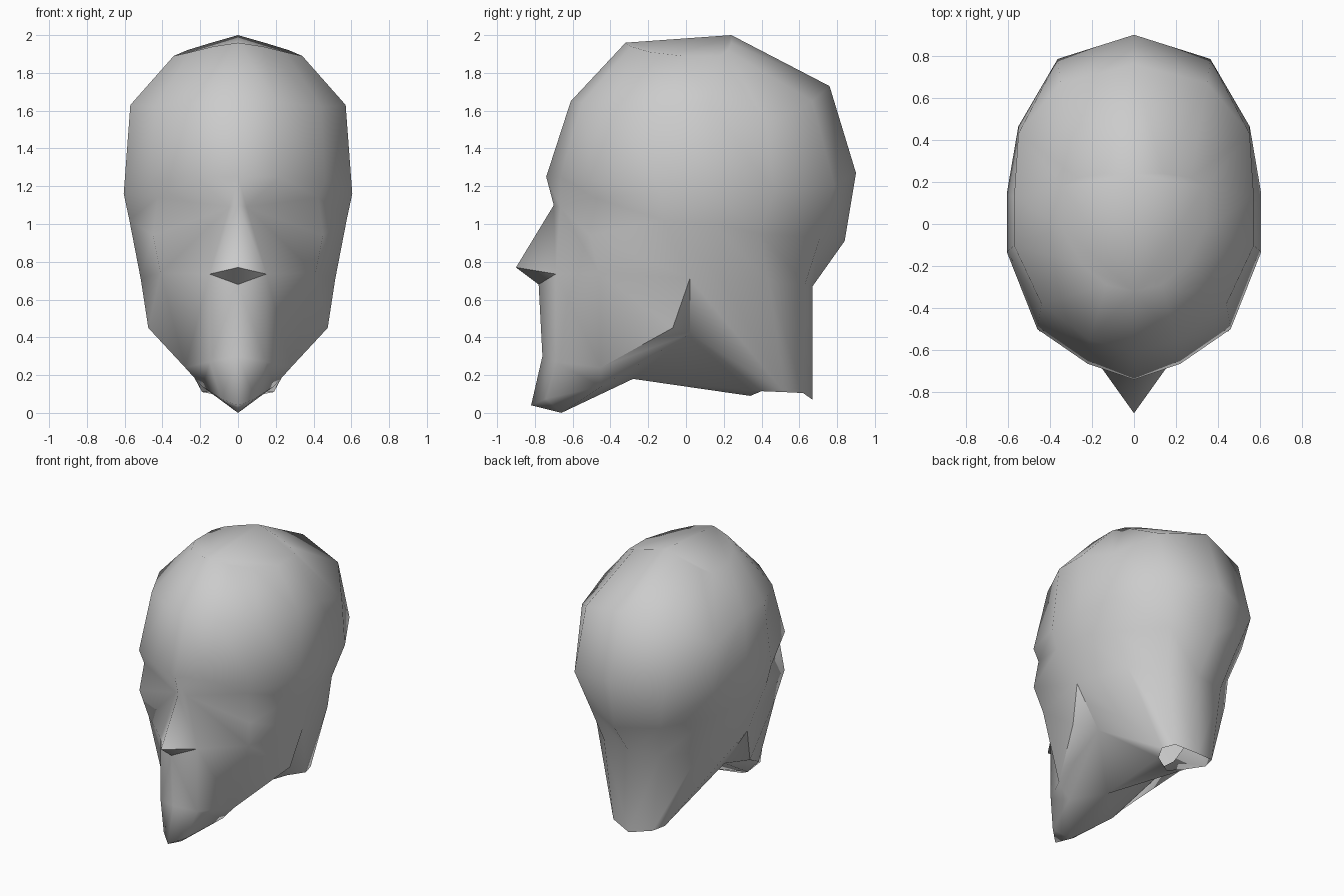
import bpy, bmesh
from mathutils import Vector

if "Cube" in bpy.data.objects:
    bpy.data.objects.remove(bpy.data.objects["Cube"])

# Horizontal half outline of the skull, front to back: width factor, depth fraction
OUTLINE = [(0, 0), (.37, .043), (.76, .144), (1, .37),
           (1, .54), (.91, .734), (.6, .93), (0, 1)]


def skull_row(half_w, z_side, y_front, z_front, y_back, z_back):
    row = []
    for u, t in OUTLINE:
        z_end = z_front if t < .45 else z_back
        row.append((u * half_w, y_front + t * (y_back - y_front),
                    z_side + (z_end - z_side) * (1 - u)))
    return row


# Skull rows; the back corners of the forehead row dip a little
crown = [(0, -.32, 1.96), (.13, -.29, 1.94), (.25, -.19, 1.91), (.34, -.02, 1.89),
         (.34, .18, 1.89), (.27, .22, 1.92), (.14, .24, 1.96), (0, .24, 2.0)]
forehead = skull_row(.57, 1.63, -.61, 1.65, .76, 1.73)
forehead[2] = (.44, -.38, 1.62)
forehead[5] = (.55, .43, 1.52)
forehead[6] = (.35, .67, 1.65)
brow = skull_row(.605, 1.16, -.74, 1.25, .90, 1.27)
brow[1] = (.22, -.665, 1.25)
brow[2] = (.46, -.50, 1.23)

# Face and back-of-head rows
eyes = [(0, -.70, 1.10), (.045, -.665, 1.09), (.45, -.51, .94), (.575, -.12, 1.02),
        (.57, .15, 1.0), (.495, .39, .95), (.285, .71, .93), (0, .84, .91)]
socket = (.425, -.49, 1.14)
cheek = [(0, -.90, .77), (.15, -.69, .735), (.41, -.46, .74), (.515, .02, .71),
         (.48, .20, .70), (.425, .44, .69), (.23, .63, .68), (0, .67, .67)]
lip = (0, -.78, .68)
mouth = [(0, -.76, .30), (.15, -.69, .27), (.28, -.45, .24), (.475, -.07, .45)]

# Chin, throat and neck points
chin = (0, -.82, .04)
chin_side = (.09, -.74, .075)
under_chin = (0, -.66, 0)
jaw_low = (.19, -.45, .14)
jaw_in = (.33, .02, .42)
throat = (0, -.28, .18)
neck = [(0, .34, .09), (.12, .40, .115), (.19, .52, .11), (.16, .62, .105), (0, .67, .07)]

faces = []
# Cranium and eye band
for upper, lower in ((crown, forehead), (forehead, brow), (brow, eyes), (eyes, cheek)):
    for i in range(7):
        if upper is brow and i == 1:      # hollow of the eye
            faces += [(brow[1], brow[2], socket), (brow[1], socket, eyes[1]),
                      (socket, eyes[2], eyes[1])]
        elif upper is brow and i == 2:    # temple
            faces += [(brow[2], brow[3], socket), (brow[3], eyes[3], socket),
                      (socket, eyes[3], eyes[2])]
        else:
            faces.append((upper[i], upper[i + 1], lower[i + 1], lower[i]))
# Crown cap
faces += [(crown[0], crown[1], crown[2]), (crown[0], crown[2], crown[3]),
          (crown[0], crown[3], crown[4], crown[7]),
          (crown[7], crown[4], crown[5]), (crown[7], crown[5], crown[6])]
# Nose base, mouth and cheeks
faces += [(cheek[0], cheek[1], lip), (lip, cheek[1], mouth[1], mouth[0]),
          (cheek[1], cheek[2], mouth[2], mouth[1]),
          (cheek[2], cheek[3], mouth[3], mouth[2])]
# Chin and jaw underside
faces += [(mouth[0], mouth[1], chin_side, chin), (mouth[1], mouth[2], jaw_low, chin_side),
          (chin, chin_side, under_chin), (chin_side, jaw_low, under_chin),
          (mouth[2], mouth[3], jaw_in, jaw_low),
          (mouth[3], cheek[3], jaw_in), (under_chin, jaw_low, throat),
          (throat, jaw_low, jaw_in)]
# Neck, open at the bottom
faces += [(throat, jaw_in, neck[1], neck[0]), (jaw_in, neck[2], neck[1]),
          (jaw_in, cheek[3], neck[2]), (cheek[3], cheek[4], neck[2]),
          (cheek[4], cheek[5], neck[2]),
          (cheek[5], cheek[6], neck[3], neck[2]), (cheek[6], cheek[7], neck[4], neck[3])]

# Creases: nose base and jaw rim
creases = [(cheek[0], cheek[1]), (cheek[1], lip), (mouth[2], mouth[3]),
           (mouth[3], cheek[3]), (cheek[3], jaw_in)]

# Build both halves and weld
bm = bmesh.new()
for side in (1, -1):
    cache = {}
    for f in faces:
        vs = []
        for p in f:
            if p not in cache:
                cache[p] = bm.verts.new(Vector((p[0] * side, p[1], p[2])))
            vs.append(cache[p])
        bm.faces.new(vs).smooth = True
    for a, b in creases:
        edge = bm.edges.get((cache[a], cache[b]))
        if edge:
            edge.smooth = False
bmesh.ops.remove_doubles(bm, verts=bm.verts, dist=.0005)
bmesh.ops.recalc_face_normals(bm, faces=bm.faces)
mesh = bpy.data.meshes.new("head")
bm.to_mesh(mesh)
bm.free()

head = bpy.data.objects.new("head", mesh)
bpy.context.collection.objects.link(head)
